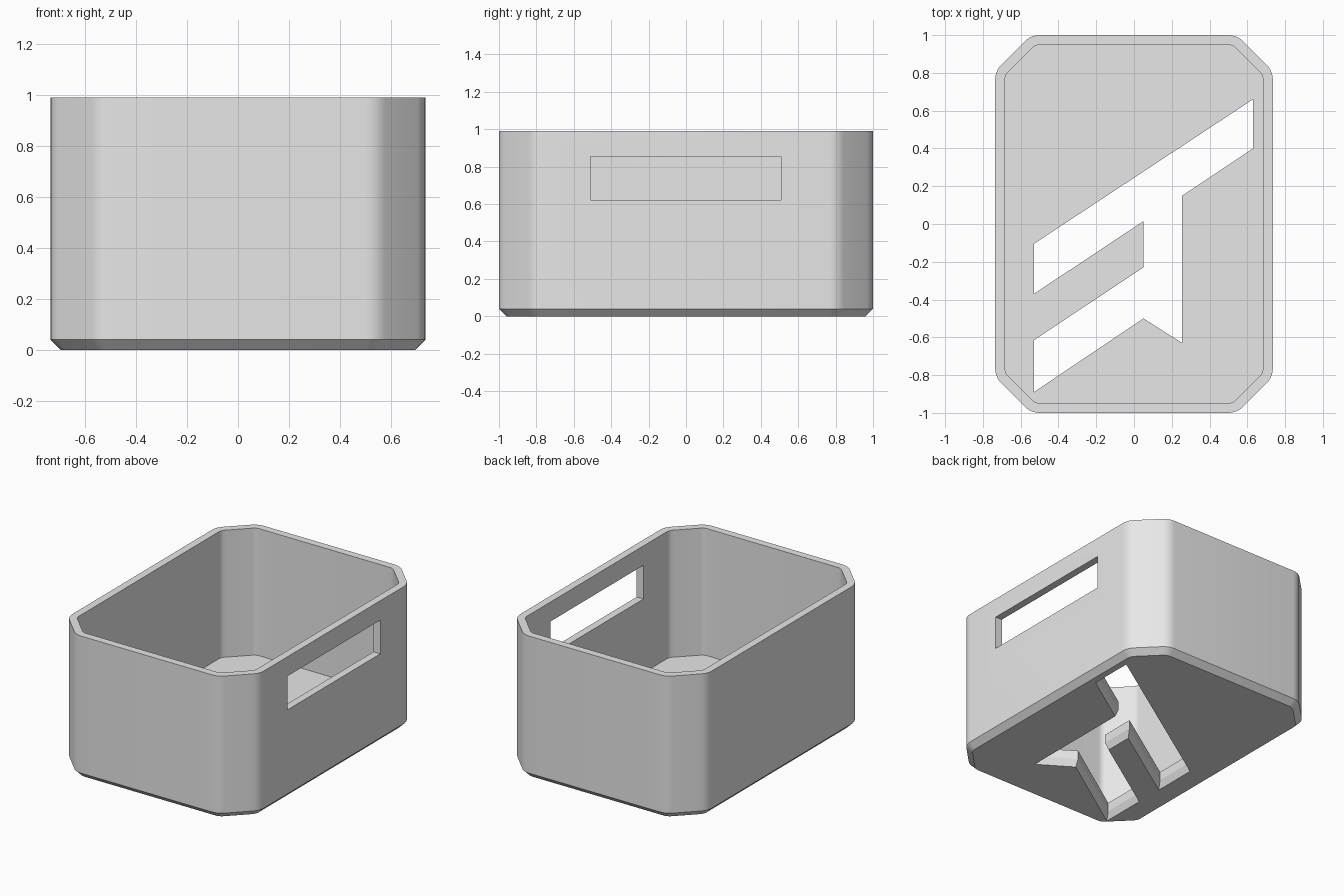
import bpy, bmesh
from math import cos, sin, tan, pi, radians
from mathutils import Vector

if "Cube" in bpy.data.objects:
    bpy.data.objects.remove(bpy.data.objects["Cube"], do_unlink=True)

HALF_X, HALF_Y, HEIGHT = 0.735, 1.0, 0.99
CHAMFER, RADIUS = 0.19, 0.11
WALL, FLOOR, FOOT = 0.052, 0.11, 0.04

grey = bpy.data.materials.new("light grey")
grey.use_nodes = True
grey.diffuse_color = (0.8, 0.8, 0.8, 1)
grey.node_tree.nodes["Principled BSDF"].inputs["Base Color"].default_value = (0.8, 0.8, 0.8, 1)


def outline(inset, segs=5):
    """Rectangle with clipped corners, each bend rounded, moved inwards by inset."""
    hx, hy = HALF_X - inset, HALF_Y - inset
    clip = CHAMFER - inset * (2 - 2 ** 0.5)
    r = RADIUS - inset
    t = r * tan(pi / 8)
    bends = [(hx, hy - clip, 0), (hx - clip, hy, pi / 4)]
    quarter = []
    for x, y, start in bends:
        # arc centre lies t back along the incoming side, then r inwards
        cx = x + t * sin(start) - r * cos(start)
        cy = y - t * cos(start) - r * sin(start)
        for i in range(segs + 1):
            a = start + pi / 4 * i / segs
            quarter.append((cx + r * cos(a), cy + r * sin(a)))
    mirrored = [(-x, y) for x, y in reversed(quarter)]
    upper = quarter + mirrored
    return upper + [(-x, -y) for x, y in upper]


def grow(points, d):
    """Offset a polygon outwards with mitred corners."""
    pts = [Vector(p) for p in points]
    area = sum(a.x * b.y - b.x * a.y for a, b in zip(pts, pts[1:] + pts[:1]))
    side = 1 if area > 0 else -1
    out = []
    for i, p in enumerate(pts):
        u = (p - pts[i - 1]).normalized()
        v = (pts[(i + 1) % len(pts)] - p).normalized()
        n1, n2 = Vector((u.y, -u.x)) * side, Vector((v.y, -v.x)) * side
        out.append(p + (n1 + n2) * d / (1 + n1.dot(n2)))
    return out


def loft(name, rings):
    """Solid skinned through (points, z) rings and capped at both ends."""
    bm = bmesh.new()
    loops = [[bm.verts.new((p[0], p[1], z)) for p in pts] for pts, z in rings]
    for a, b in zip(loops, loops[1:]):
        for i in range(len(a)):
            j = (i + 1) % len(a)
            bm.faces.new((a[i], a[j], b[j], b[i]))
    bm.faces.new(loops[0])
    bm.faces.new(loops[-1])
    bmesh.ops.recalc_face_normals(bm, faces=bm.faces)
    mesh = bpy.data.meshes.new(name)
    bm.to_mesh(mesh)
    bm.free()
    obj = bpy.data.objects.new(name, mesh)
    bpy.context.collection.objects.link(obj)
    mesh.materials.append(grey)
    return obj


# Open bin: bevelled foot, outer wall, rim, inner wall, floor
bin_body = loft("bin_body", [
    (outline(FOOT), 0), (outline(0), FOOT), (outline(0), HEIGHT),
    (outline(WALL), HEIGHT), (outline(WALL), FLOOR)])

# Angular opening through the floor, flared towards the underside
opening = [(-0.53, -0.105), (0.63, 0.66), (0.63, 0.40), (0.255, 0.15),
           (0.255, -0.63), (0.05, -0.50), (-0.53, -0.89), (-0.53, -0.615),
           (0.05, -0.23), (0.05, 0.015), (-0.53, -0.37)]
floor_cutter = loft("floor_cutter", [
    (grow(opening, 0.04), -0.05), (opening, 0.05), (opening, 0.3)])

# Hand slot in the +x wall
slot = [(0.6, -0.51), (0.8, -0.51), (0.8, 0.508), (0.6, 0.508)]
slot_cutter = loft("slot_cutter", [(slot, 0.622), (slot, 0.855)])

for cutter in (floor_cutter, slot_cutter):
    cutter.hide_render = True
    mod = bin_body.modifiers.new(cutter.name, 'BOOLEAN')
    mod.operation = 'DIFFERENCE'
    mod.solver = 'EXACT'
    mod.object = cutter

# Bake the cuts and discard the cutters
bpy.context.view_layer.update()
graph = bpy.context.evaluated_depsgraph_get()
result = bpy.data.meshes.new_from_object(bin_body.evaluated_get(graph))
bin_body.modifiers.clear()
bin_body.data = result
for cutter in (floor_cutter, slot_cutter):
    bpy.data.objects.remove(cutter, do_unlink=True)

# Smooth only the rounded corners
bpy.ops.object.select_all(action='DESELECT')
bin_body.select_set(True)
bpy.context.view_layer.objects.active = bin_body
bpy.ops.object.shade_smooth_by_angle(angle=radians(15))
